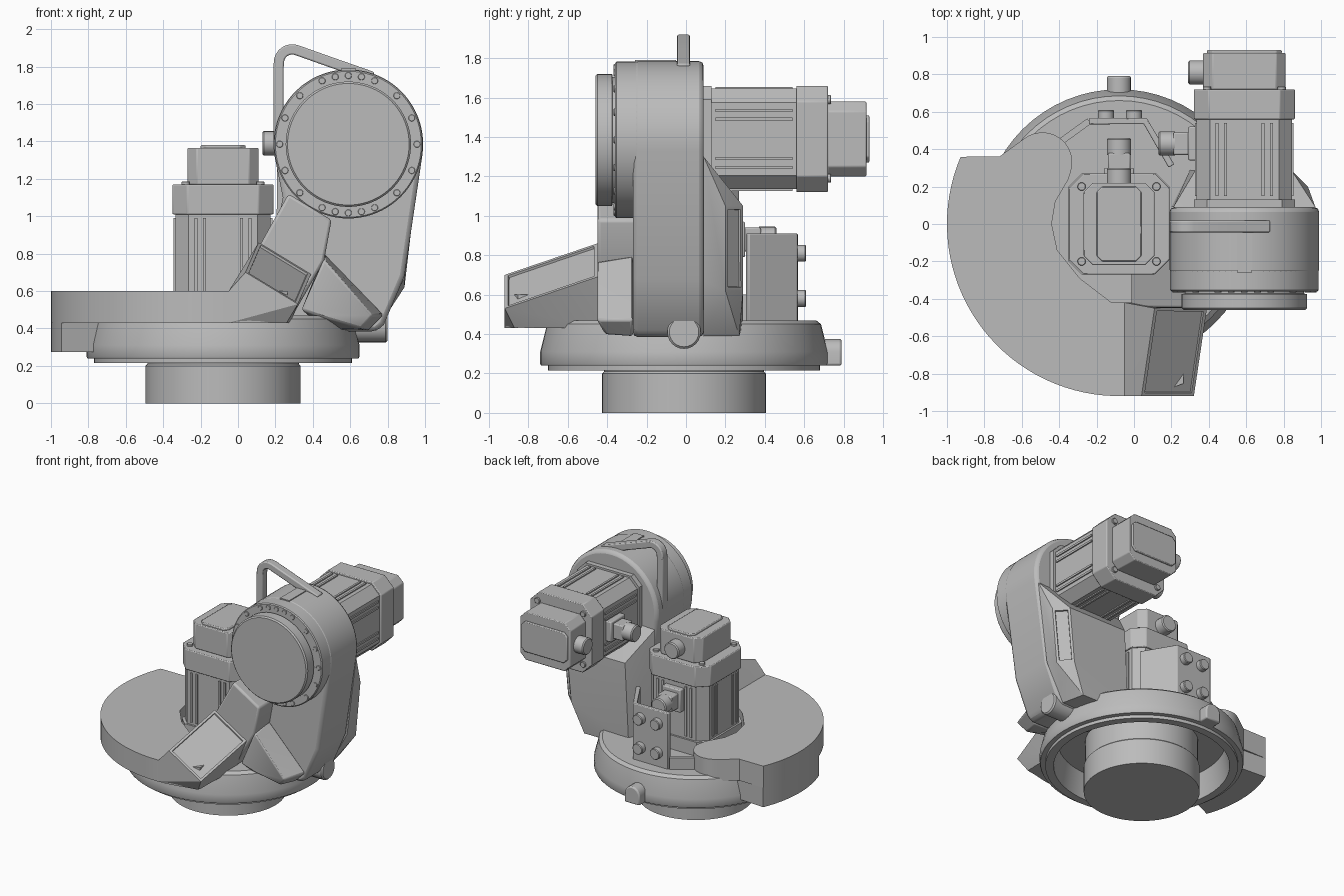
import bpy, bmesh
from math import sin, cos, pi, radians
from mathutils import Matrix, Vector

cube = bpy.data.objects.get("Cube")
if cube:
    bpy.data.objects.remove(cube, do_unlink=True)

grey = bpy.data.materials.new("machine_grey")
grey.use_nodes = True
COLOR = (0.5, 0.5, 0.5, 1)
grey.diffuse_color = COLOR
grey.node_tree.nodes["Principled BSDF"].inputs["Base Color"].default_value = COLOR

BASE = Vector((-0.08, -0.01, 0))
HEAD = Vector((0.59, 0, 1.385))


def finish(name, bm, matrix=None, bevel=0.0):
    """Turn a bmesh into a shaded, coloured object."""
    bmesh.ops.recalc_face_normals(bm, faces=bm.faces)
    if matrix:
        bm.transform(matrix)
    mesh = bpy.data.meshes.new(name)
    bm.to_mesh(mesh)
    bm.free()
    mesh.materials.append(grey)
    obj = bpy.data.objects.new(name, mesh)
    bpy.context.collection.objects.link(obj)
    if bevel:
        mod = obj.modifiers.new("soft_edges", "BEVEL")
        mod.width, mod.segments = bevel, 2
        mod.limit_method, mod.angle_limit = "ANGLE", radians(35)
    bpy.ops.object.select_all(action="DESELECT")
    bpy.context.view_layer.objects.active = obj
    obj.select_set(True)
    bpy.ops.object.shade_smooth_by_angle(angle=radians(30))
    return obj


def prism(name, pts, a, b, axis="z", matrix=None, bevel=0.0):
    """Extrude an outline from a to b along z or y."""
    bm = bmesh.new()
    place = (lambda u, v, w: (u, v, w)) if axis == "z" else (lambda u, v, w: (u, w, v))
    low, high = ([bm.verts.new(place(u, v, w)) for u, v in pts] for w in (a, b))
    bm.faces.new(low)
    bm.faces.new(high)
    for i in range(len(pts)):
        j = (i + 1) % len(pts)
        bm.faces.new((low[i], low[j], high[j], high[i]))
    return finish(name, bm, matrix, bevel)


def box(name, x, y, z, matrix=None, bevel=0.0):
    return prism(name, [(x[0], y[0]), (x[1], y[0]), (x[1], y[1]), (x[0], y[1])],
                 z[0], z[1], "z", matrix, bevel)


def ribbon(name, path, width, a, b, axis="z", bevel=0.0):
    """Strip of even width that follows a flat path."""
    path = [Vector(p) for p in path]
    left, right = [], []
    for i, p in enumerate(path):
        d = (path[min(i + 1, len(path) - 1)] - path[max(i - 1, 0)]).normalized()
        side = Vector((-d.y, d.x)) * width / 2
        left.append(p + side)
        right.append(p - side)
    return prism(name, left + right[::-1], a, b, axis, None, bevel)


def lathe(name, profile, matrix, steps=64):
    """Spin (radius, height) points round the z axis."""
    bm = bmesh.new()
    verts = [bm.verts.new((r, 0, h)) for r, h in profile]
    edges = [bm.edges.new(e) for e in zip(verts, verts[1:])]
    bmesh.ops.spin(bm, geom=verts + edges, cent=(0, 0, 0), axis=(0, 0, 1),
                   angle=2 * pi, steps=steps, use_duplicate=False)
    bmesh.ops.remove_doubles(bm, verts=bm.verts, dist=0.0001)
    return finish(name, bm, matrix)


def hull(name, pts, panel=None, bevel=0.0):
    """Convex solid; the face that looks along panel gets a sunken centre."""
    bm = bmesh.new()
    for p in pts:
        bm.verts.new(p)
    bmesh.ops.convex_hull(bm, input=bm.verts)
    bmesh.ops.delete(bm, geom=[v for v in bm.verts if not v.link_faces], context="VERTS")
    bmesh.ops.dissolve_limit(bm, angle_limit=0.03, verts=bm.verts, edges=bm.edges)
    bmesh.ops.recalc_face_normals(bm, faces=bm.faces)
    if panel:
        face = max(bm.faces, key=lambda f: f.normal.dot(Vector(panel).normalized()))
        bmesh.ops.inset_region(bm, faces=[face], thickness=0.025)
        bmesh.ops.inset_region(bm, faces=[face], thickness=0.003, depth=-0.012)
    return finish(name, bm, None, bevel)


def arc(cx, cy, r, a0, a1, n):
    angles = [radians(a0 + (a1 - a0) * i / n) for i in range(n + 1)]
    return [(cx + r * cos(t), cy + r * sin(t)) for t in angles]


def rod(name, start, direction, radius, length):
    turn = Vector(direction).to_track_quat("Z", "Y").to_matrix().to_4x4()
    e = radius * 0.12
    return lathe(name, [(0, 0), (radius, 0), (radius, length - e), (radius - e, length), (0, length)],
                 Matrix.Translation(start) @ turn, 24)


# Base plug and hollow turntable ring
at_base = Matrix.Translation(BASE)
lathe("base_plug", [(0, 0), (0.415, 0), (0.415, 0.2), (0.405, 0.21), (0.405, 0.42), (0, 0.42)], at_base)
lathe("turntable_ring", [(0, 0.41), (0.6, 0.41), (0.63, 0.215), (0.69, 0.215), (0.69, 0.24),
                         (0.725, 0.24), (0.73, 0.25), (0.73, 0.31), (0.695, 0.45), (0.67, 0.47), (0, 0.47)], at_base)
prism("rear_stop", [(-0.145, 0.24)] + arc(-0.08, 0.31, 0.065, 180, 0, 8)[:] + [(-0.015, 0.24)],
      0.6, 0.79, "y", None, 0.01)
rod("side_stop", (0.4, -0.01, 0.41), (1, 0, 0), 0.085, 0.4)

# Crescent cover with the hanging block at its rear end
cover = arc(-0.08, 0, 0.92, 157, 292, 40)
cover += [(0.27, -0.42), (-0.12, -0.42), (-0.29, -0.29), (-0.41, -0.14), (-0.44, 0),
          (-0.42, 0.12), (-0.35, 0.24)]
cover += arc(-0.49, 0.33, 0.16, -20, 130, 12) + [(-0.72, 0.36)]
prism("crescent_cover", cover, 0.43, 0.6)
prism("hanging_block", arc(-0.08, 0, 0.919, 157, 200, 14) + arc(-0.08, 0, 0.66, 198, 149, 10),
      0.275, 0.44)

# Raised wedge with a sunken panel, and the link up to the arm
hull("panel_wedge", [(0.04, -0.92, 0.7), (0.32, -0.92, 0.53), (0.39, -0.45, 0.69), (0.11, -0.45, 0.86),
                     (-0.05, -0.92, 0.6), (-0.05, -0.92, 0.43), (0.26, -0.87, 0.43), (0.28, -0.42, 0.43),
                     (-0.05, -0.42, 0.6), (-0.05, -0.42, 0.43)], (0.5, -0.27, 0.82))
prism("arm_link", [(0.27, 1.12), (0.5, 0.98), (0.46, 0.76), (0.27, 0.43), (-0.02, 0.6)],
      -0.45, -0.1, "y", None, 0.015)
hull("front_rib", [(0.46, -0.27, 0.8), (0.46, -0.45, 0.77), (0.72, -0.45, 0.47), (0.78, -0.27, 0.47),
                   (0.66, -0.41, 0.4), (0.7, -0.27, 0.39), (0.48, -0.27, 0.39), (0.42, -0.45, 0.47),
                   (0.4, -0.27, 0.45), (0.34, -0.45, 0.5)], None, 0.012)

# Arm housing: rounded head running down to the turntable
outline = arc(HEAD.x, HEAD.z, 0.4, -8, 188, 40)
outline += [(0.24, 1.1), (0.2, 0.9), (0.2, 0.46), (0.5, 0.385), (0.74, 0.385), (0.78, 0.42), (0.89, 0.68)]
prism("arm_housing", outline, -0.27, 0.09, "y", None, 0.025)
rear = [(0.2, 0.09, 0.45), (0.21, 0.09, 1.27), (0.97, 0.09, 1.3), (0.89, 0.09, 0.67), (0.74, 0.09, 0.39),
        (0.5, 0.09, 0.385), (0.3, 0.29, 0.45), (0.33, 0.29, 1.05), (0.84, 0.29, 1.05), (0.93, 0.2, 1.05),
        (0.8, 0.29, 0.62), (0.89, 0.2, 0.62), (0.7, 0.27, 0.39), (0.5, 0.27, 0.39)]
hull("arm_rear", rear, (0.7, 0.7, -0.07))

# Gear head with bolt circle
along_y = Matrix.Translation(HEAD) @ Matrix.Rotation(-pi / 2, 4, "X")
lathe("gear_head", [(0, -0.46), (0.325, -0.46), (0.335, -0.45), (0.335, -0.375), (0.32, -0.372), (0.32, -0.36),
                    (0.39, -0.36), (0.397, -0.353), (0.397, -0.1), (0, -0.1)], along_y, 80)
angles = [22.5 * i for i in range(16)] + [79, 101, 259, 281]
for t in map(radians, angles):
    rod("head_bolt", HEAD + Vector((0.367 * cos(t), -0.354, 0.367 * sin(t))), (0, -1, 0), 0.018, 0.013)
box("head_key", (0.55, 0.63), (-0.26, -0.05), (1.7, 1.79))

# Lifting eye
loop = [(0.217, 1.4), (0.217, 1.8)] + arc(0.29, 1.82, 0.072, 165, 72, 7) + [(0.5, 1.822), (0.72, 1.745)]
ribbon("lifting_eye", loop, 0.055, -0.045, 0.02, "y", 0.008)


def octagon(w, d, c):
    return [(w - c, -d), (w, c - d), (w, d - c), (w - c, d), (c - w, d), (-w, d - c), (-w, c - d), (c - w, -d)]


def motor(name, m):
    """Servo motor along local z with plugs facing local +y."""
    prism(name + "_flange", octagon(0.27, 0.27, 0.07), -0.1, 0.04, "z", m)
    prism(name + "_body", octagon(0.255, 0.255, 0.07), 0.04, 0.47, "z", m)
    prism(name + "_collar", octagon(0.27, 0.27, 0.08), 0.47, 0.63, "z", m, 0.006)
    prism(name + "_cap", octagon(0.19, 0.22, 0.05), 0.63, 0.825, "z", m, 0.006)
    prism(name + "_cap_crown", octagon(0.12, 0.2, 0.03), 0.82, 0.84, "z", m, 0.006)
    for sx in (-1, 1):
        for sy in (-1, 1):
            spot = m @ Vector((sx * 0.2, sy * 0.2, 0.62))
            rod(name + "_bolt", spot, m.to_3x3() @ Vector((0, 0, 1)), 0.022, 0.025)
    for k in range(4):
        turned = m @ Matrix.Rotation(k * pi / 2, 4, "Z")
        for x in (-0.145, -0.1, 0.1, 0.145):
            box(name + "_fin", (x - 0.008, x + 0.008), (-0.264, -0.25), (0.06, 0.45), turned)
    out = m.to_3x3() @ Vector((0, 1, 0))
    box(name + "_plug_base", (-0.08, 0.08), (0.24, 0.3), (0.25, 0.43), m, 0.008)
    box(name + "_plug_block", (-0.06, 0.06), (0.29, 0.38), (0.28, 0.4), m, 0.008)
    rod(name + "_plug", m @ Vector((0, 0.37, 0.34)), out, 0.065, 0.09)
    rod(name + "_cap_plug", m @ Vector((0, 0.2, 0.72)), out, 0.065, 0.1)


motor("upright_motor", Matrix.Translation((-0.08, 0, 0.54)))
lying = Matrix(((0, -1, 0), (0, 0, 1), (-1, 0, 0))).to_4x4()
motor("arm_motor", Matrix.Translation((HEAD.x, 0.09, 1.39)) @ lying)

# Bent connector panel behind the upright motor
ribbon("connector_panel", [(-0.24, 0.55), (0.06, 0.55), (0.2, 0.31)], 0.035, 0.46, 0.91, "z", 0.006)
ribbon("panel_wing", [(-0.42, 0.42), (-0.24, 0.55)], 0.035, 0.46, 0.56)
for x in (-0.15, 0):
    for z in (0.58, 0.81):
        rod("panel_socket", (x, 0.55, z), (0, 1, 0), 0.043, 0.06)
